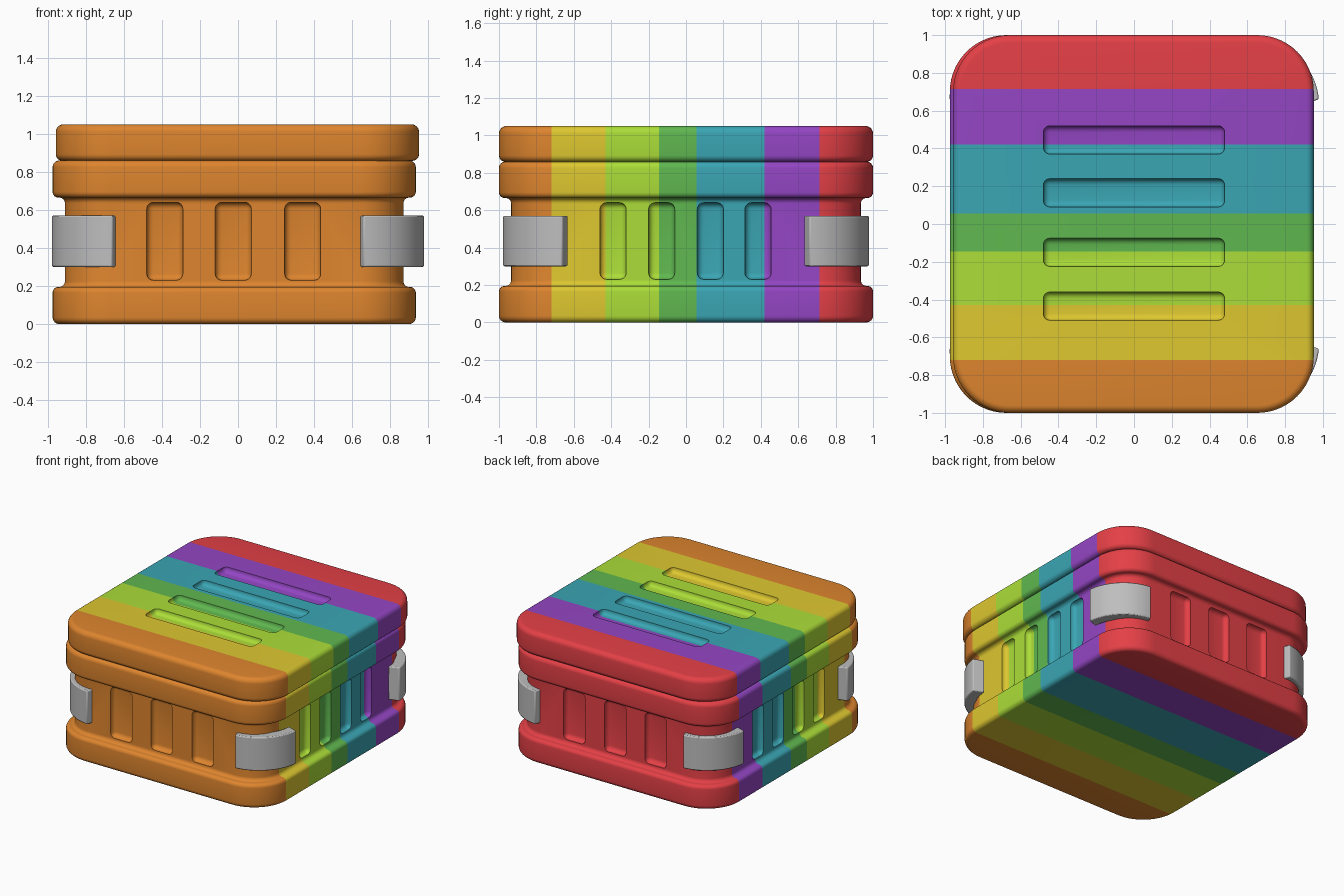
import bpy, bmesh, math
from mathutils import Vector, Matrix

if "Cube" in bpy.data.objects:
    bpy.data.objects.remove(bpy.data.objects["Cube"])


def material(name, rgb):
    m = bpy.data.materials.new(name)
    lin = [((c / 255 + 0.055) / 1.055) ** 2.4 for c in rgb]
    m.diffuse_color = (*lin, 1)
    m.use_nodes = True
    m.node_tree.nodes["Principled BSDF"].inputs["Base Color"].default_value = m.diffuse_color
    return m


# stripe colours from front to back, and the y limits between them
STRIPES = [material("orange", (222, 133, 46)), material("yellow", (222, 200, 48)),
           material("lime", (172, 222, 56)), material("green", (96, 184, 80)),
           material("teal", (58, 166, 180)), material("purple", (148, 70, 196)),
           material("red", (228, 64, 70))]
LIMITS = [-0.72, -0.43, -0.145, 0.055, 0.42, 0.715]
GREY = material("grey", (190, 190, 190))


def make_object(name, bm):
    bmesh.ops.recalc_face_normals(bm, faces=bm.faces[:])
    me = bpy.data.meshes.new(name)
    bm.to_mesh(me)
    bm.free()
    ob = bpy.data.objects.new(name, me)
    bpy.context.collection.objects.link(ob)
    return ob


def smooth(ob, angle=35):
    bpy.ops.object.select_all(action='DESELECT')
    ob.select_set(True)
    bpy.context.view_layer.objects.active = ob
    bpy.ops.object.shade_smooth_by_angle(angle=math.radians(angle))


def arc(ci, cz, r, a0, a1, n=6):
    """Profile arc as (inset, z) points."""
    return [(ci + r * math.cos(math.radians(a0 + (a1 - a0) * i / n)),
             cz + r * math.sin(math.radians(a0 + (a1 - a0) * i / n))) for i in range(n + 1)]


def loft(name, cx, hx, hy, radius, profile, n=14):
    """Rounded-rectangle rings stacked along an (inset, z) profile."""
    bm = bmesh.new()
    rings = []
    for inset, z in profile:
        ring = []
        for k, (sx, sy) in enumerate([(1, 1), (-1, 1), (-1, -1), (1, -1)]):
            for i in range(n + 1):
                a = math.pi / 2 * (k + i / n)
                r = radius - inset
                ring.append(bm.verts.new((cx + sx * (hx - radius) + r * math.cos(a),
                                          sy * (hy - radius) + r * math.sin(a), z)))
        rings.append(ring)
    for a, b in zip(rings, rings[1:]):
        for i in range(len(a)):
            j = (i + 1) % len(a)
            bm.faces.new((a[i], a[j], b[j], b[i]))
    bm.faces.new(rings[0][::-1])
    bm.faces.new(rings[-1])
    return make_object(name, bm)


def carve(ob, boxes, bevel):
    """Cut rounded grooves given as (centre, size) boxes."""
    bm = bmesh.new()
    for centre, size in boxes:
        part = bmesh.new()
        bmesh.ops.create_cube(part, size=1, matrix=Matrix.Translation(centre) @
                              Matrix.Diagonal((*size, 1)))
        bmesh.ops.bevel(part, geom=part.edges[:], offset=bevel, segments=5,
                        profile=0.5, affect='EDGES')
        tmp = bpy.data.meshes.new("groove")
        part.to_mesh(tmp)
        part.free()
        bm.from_mesh(tmp)
        bpy.data.meshes.remove(tmp)
    cutter = make_object("groove_cutter", bm)
    cutter.hide_render = True
    mod = ob.modifiers.new("grooves", 'BOOLEAN')
    mod.operation, mod.solver, mod.object = 'DIFFERENCE', 'EXACT', cutter
    dg = bpy.context.evaluated_depsgraph_get()
    me = bpy.data.meshes.new_from_object(ob.evaluated_get(dg))
    ob.modifiers.clear()
    ob.data = me
    bpy.data.objects.remove(cutter)


def paint_stripes(ob):
    """Split the mesh at the stripe limits and colour faces by y."""
    bm = bmesh.new()
    bm.from_mesh(ob.data)
    for y in LIMITS:
        bmesh.ops.bisect_plane(bm, geom=bm.verts[:] + bm.edges[:] + bm.faces[:],
                               plane_co=(0, y, 0), plane_no=(0, 1, 0))
    for f in bm.faces:
        y = f.calc_center_median().y
        f.material_index = sum(y > lim for lim in LIMITS)
    bm.to_mesh(ob.data)
    bm.free()
    ob.data.materials.clear()
    for m in STRIPES:
        ob.data.materials.append(m)
    # set the indices again, since clearing slots may reset them
    for p in ob.data.polygons:
        y = p.center.y
        p.material_index = sum(y > lim for lim in LIMITS)
    smooth(ob)


# crate body: bottom rim, recessed wall and upper rim in one profile
CX, D = -0.02, 0.065
body_profile = (arc(0.035, 0.035, 0.035, 270, 180) + arc(0.03, 0.165, 0.03, 180, 90) +
                arc(D - 0.03, 0.225, 0.03, -90, 0) + arc(D - 0.03, 0.635, 0.03, 0, 90) +
                arc(0.03, 0.695, 0.03, 270, 180) + arc(0.035, 0.825, 0.035, 180, 90))
body = loft("crate_body", CX, 0.955, 1.0, 0.3, body_profile)

# upright grooves: three on front and back, four on each side
boxes = []
for s in (-1, 1):
    for x in (-0.385, -0.025, 0.34):
        boxes.append((Vector((x, s * 0.965, 0.435)), (0.19, 0.14, 0.41)))
    for y in (-0.39, -0.13, 0.13, 0.385):
        boxes.append((Vector((CX + s * 0.92, y, 0.435)), (0.14, 0.14, 0.41)))
carve(body, boxes, 0.035)
paint_stripes(body)

# lid with four long grooves
lid_profile = arc(0.035, 0.893, 0.035, 270, 180) + arc(0.04, 1.01, 0.04, 180, 90)
lid = loft("lid", -0.003, 0.955, 1.0, 0.3, lid_profile)
carve(lid, [(Vector((0, y, 1.08)), (0.96, 0.15, 0.14))
            for y in (-0.435, -0.15, 0.165, 0.445)], 0.035)
paint_stripes(lid)

# curved corner guards
for label, sx, sy in [("front_left", -1, -1), ("front_right", 1, -1),
                      ("back_left", -1, 1), ("back_right", 1, 1)]:
    bm = bmesh.new()
    n, rows = 16, []
    for i in range(n + 1):
        t = i / n
        out, inn = math.radians(5 + 80 * t), math.radians(90 * t)
        pts = [(0.35, out, 0.30), (0.35, out, 0.57), (0.265, inn, 0.57), (0.265, inn, 0.30)]
        rows.append([bm.verts.new((sx * (0.63 + r * math.cos(a)),
                                   sy * (0.63 + r * math.sin(a)), z)) for r, a, z in pts])
    for a, b in zip(rows, rows[1:]):
        for k in range(4):
            bm.faces.new((a[k], a[(k + 1) % 4], b[(k + 1) % 4], b[k]))
    bm.faces.new(rows[0])
    bm.faces.new(rows[-1])
    guard = make_object("corner_guard_" + label, bm)
    guard.data.materials.append(GREY)
    bev = guard.modifiers.new("soft_edges", 'BEVEL')
    bev.width, bev.segments, bev.limit_method = 0.008, 2, 'ANGLE'
    bev.angle_limit = math.radians(40)
    smooth(guard)
